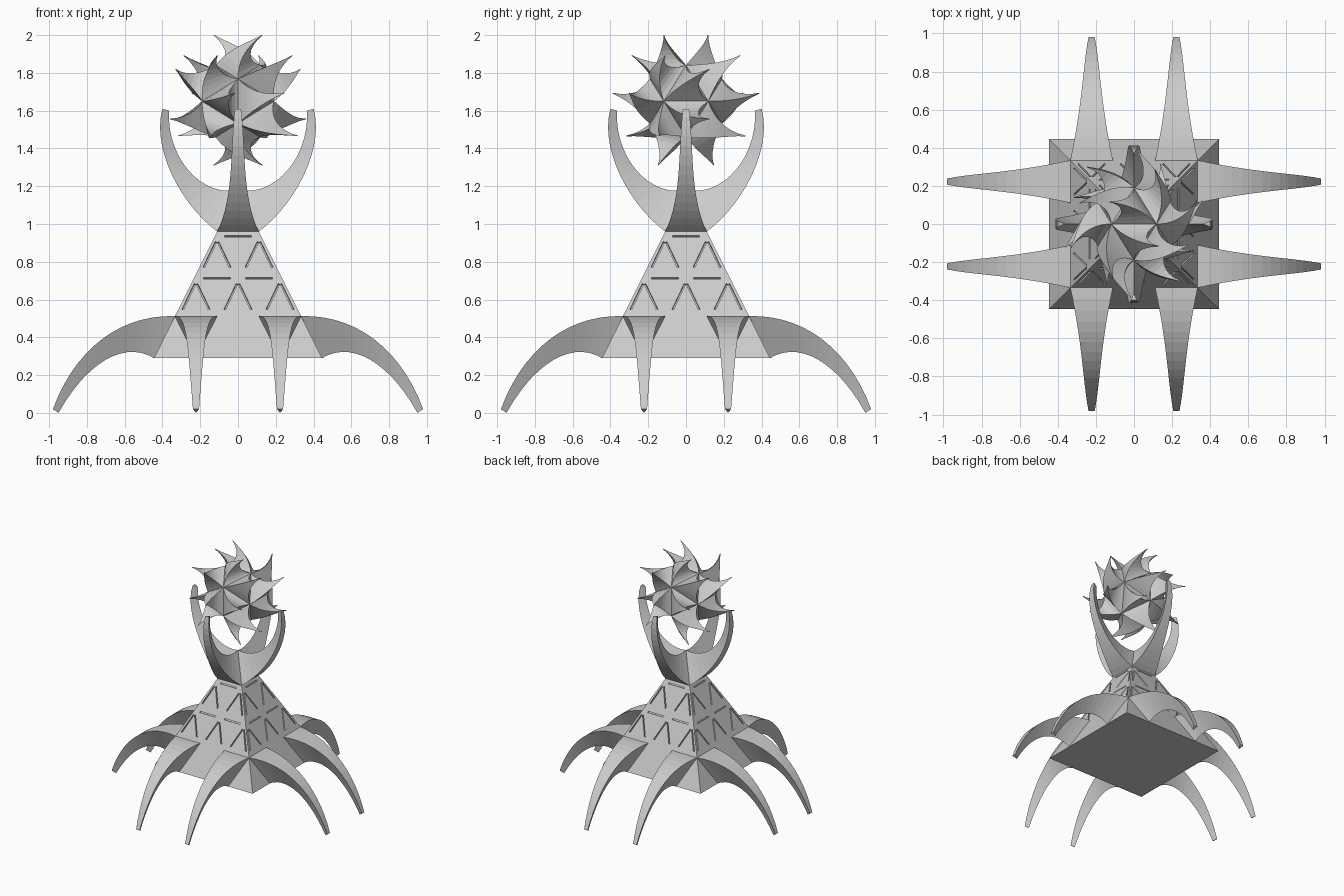
import bpy, bmesh, math
from mathutils import Vector, Matrix

if "Cube" in bpy.data.objects:
    bpy.data.objects.remove(bpy.data.objects["Cube"])

stone = bpy.data.materials.new("pale_grey")
stone.use_nodes = True
grey = (0.6, 0.6, 0.6, 1)
stone.diffuse_color = grey
stone.node_tree.nodes["Principled BSDF"].inputs["Base Color"].default_value = grey

BASE_Z, HALF, APEX_Z = 0.29, 0.445, 1.18
CELL = HALF / 2          # width of one triangular wall cell
ROW = CELL               # height of one row of cells


def finish(bm, name):
    bmesh.ops.recalc_face_normals(bm, faces=bm.faces)
    mesh = bpy.data.meshes.new(name)
    bm.to_mesh(mesh)
    bm.free()
    mesh.materials.append(stone)
    obj = bpy.data.objects.new(name, mesh)
    bpy.context.collection.objects.link(obj)
    return obj


def bezier(p, t):
    s = 1 - t
    w = (s**3, 3 * s * s * t, 3 * s * t * t, t**3)
    return [sum(a * q[i] for a, q in zip(w, p)) for i in (0, 1)]


def loft(bm, rings):
    """Skin matching rings and cap both ends."""
    rings = [[bm.verts.new(c) for c in r] for r in rings]
    n = len(rings[0])
    for a, b in zip(rings, rings[1:]):
        for i in range(n):
            j = (i + 1) % n
            bm.faces.new((a[i], a[j], b[j], b[i]))
    bm.faces.new(rings[0])
    bm.faces.new(rings[-1])


def claw(name, edge_path, ridge_path, offset, turn, steps=14):
    """Curved claw of triangular section: a flat edge on one path, a ridge on the other."""
    rings = []
    for k in range(steps + 1):
        e, r = bezier(edge_path, k / steps), bezier(ridge_path, k / steps)
        w = math.dist(e, r) * 0.45
        rings.append([(offset - w, -e[0], e[1]), (offset + w, -e[0], e[1]),
                      (offset, -r[0], r[1])])
    bm = bmesh.new()
    loft(bm, rings)
    bm.transform(Matrix.Rotation(turn * math.pi / 2, 4, 'Z'))
    return finish(bm, name)


# Pyramid body
bm = bmesh.new()
bmesh.ops.create_cone(bm, cap_ends=True, segments=4, radius1=HALF * math.sqrt(2),
                      radius2=0, depth=APEX_Z - BASE_Z)
bm.transform(Matrix.Translation((0, 0, (BASE_Z + APEX_Z) / 2))
             @ Matrix.Rotation(math.pi / 4, 4, 'Z'))
bmesh.ops.remove_doubles(bm, verts=bm.verts, dist=0.0001)
pyramid = finish(bm, "pyramid_body")

# Slots cut into the wall along the triangular cells
slots = []
for row in (1, 2):
    z0 = BASE_Z + row * ROW
    for c in range(4 - row):
        x = (c - (3 - row) / 2) * CELL
        for side in (-1, 1):
            slots.append((x + side * 0.07, z0 + 0.035, x + side * 0.006, z0 + 0.17))
    for c in range(3 - row):
        x = (c - (2 - row) / 2) * CELL
        slots.append((x - 0.072, z0 + ROW - 0.022, x + 0.072, z0 + ROW - 0.022))


def wall(x, z):
    return Vector((x, -(HALF - (z - BASE_Z) / 2), z))


bm = bmesh.new()
normal = Vector((0, -2, 1)).normalized()
for turn in range(4):
    for x0, z0, x1, z1 in slots:
        a, b = wall(x0, z0), wall(x1, z1)
        along = (b - a).normalized()
        frame = Matrix((along, normal.cross(along), normal)).transposed().to_4x4()
        place = (Matrix.Rotation(turn * math.pi / 2, 4, 'Z')
                 @ Matrix.Translation((a + b) / 2) @ frame)
        bmesh.ops.create_cube(bm, size=1, matrix=place
                              @ Matrix.Diagonal(((b - a).length, 0.009, 0.03, 1)))
cutter = finish(bm, "slot_cutter")
cutter.hide_render = True
cutter.hide_set(True)
cut = pyramid.modifiers.new("slots", 'BOOLEAN')
cut.operation = 'DIFFERENCE'
cut.solver = 'EXACT'
cut.object = cutter
bpy.context.view_layer.objects.active = pyramid
bpy.ops.object.modifier_apply(modifier="slots")
bpy.data.objects.remove(cutter)

# Legs (two per wall) and horns (one per wall), as (distance from axis, height)
leg_top = [(HALF - ROW / 2, BASE_Z + ROW), (0.62, 0.52), (0.86, 0.345), (0.98, 0.02)]
leg_under = [(HALF, BASE_Z), (0.60, 0.385), (0.80, 0.27), (0.95, 0.0)]
horn_outer = [(0.11, 0.96), (0.30, 1.10), (0.46, 1.40), (0.40, 1.61)]
horn_inner = [(0, APEX_Z), (0.20, 1.14), (0.38, 1.36), (0.365, 1.60)]
for turn, side in enumerate(("front", "left", "back", "right")):
    for tag, sx in (("a", -1), ("b", 1)):
        claw(f"{side}_leg_{tag}", leg_top, leg_under, sx * CELL, turn)
    claw(f"{side}_horn", horn_outer, horn_inner, 0, turn)

# Spiked orb: every face of a twenty-sided core grows a curled spike
PHI, S = (1 + math.sqrt(5)) / 2, 0.118
bm = bmesh.new()
for p in (-S, S):
    for q in (-PHI * S, PHI * S):
        for co in ((0, q, p), (q, p, 0), (p, 0, q)):
            bm.verts.new(co)
bmesh.ops.convex_hull(bm, input=bm.verts)
faces = [[v.co.copy() for v in f.verts] for f in bm.faces]
bm.free()

bm = bmesh.new()
up = Vector((0, 0, 1))
for tri in faces:
    centre = sum(tri, Vector()) / 3
    n = centre.normalized()
    curl = up.cross(n).normalized() + up * 0.35
    curl = (curl - n * curl.dot(n)).normalized()
    rings = []
    for k in range(9):
        u = k / 8
        size = 0.02 + 0.98 * (1 - u) ** 1.5
        mid = centre + n * (0.19 * u) + curl * (0.13 * u ** 2.2)
        bend = Matrix.Rotation(u * 0.9, 3, n.cross(curl))
        rings.append([mid + bend @ ((v - centre) * size) for v in tri])
    loft(bm, rings)
bm.transform(Matrix.Translation((0, 0, 1.65)))
finish(bm, "spiked_orb")
